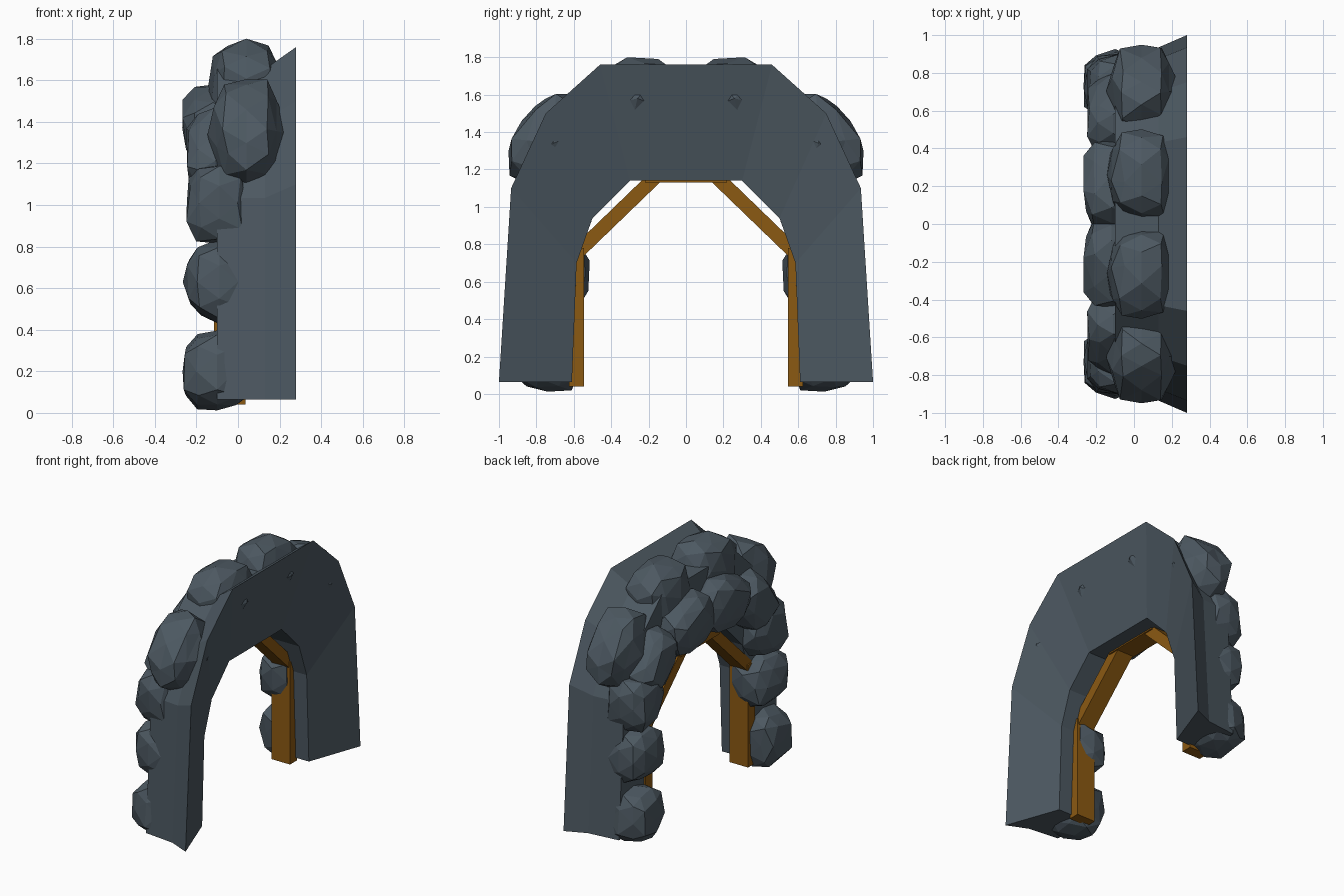
import bpy, bmesh, math, random
from mathutils import Matrix, Vector

cube = bpy.data.objects.get("Cube")
if cube:
    bpy.data.objects.remove(cube, do_unlink=True)
random.seed(7)


def material(name, rgb):
    m = bpy.data.materials.new(name)
    m.use_nodes = True
    m.diffuse_color = (*rgb, 1)
    bsdf = next(n for n in m.node_tree.nodes if n.type == 'BSDF_PRINCIPLED')
    bsdf.inputs["Base Color"].default_value = (*rgb, 1)
    bsdf.inputs["Roughness"].default_value = 0.9
    return m


STONE = material("slate_stone", (0.073, 0.098, 0.12))
WOOD = material("brown_wood", (0.26, 0.10, 0.006))


def finish(bm, name, mat, mirror=True):
    """Turn a bmesh into an object, mirrored across y when paired."""
    bmesh.ops.recalc_face_normals(bm, faces=bm.faces)
    mesh = bpy.data.meshes.new(name)
    bm.to_mesh(mesh)
    bm.free()
    mesh.materials.append(mat)
    ob = bpy.data.objects.new(name, mesh)
    bpy.context.collection.objects.link(ob)
    if mirror:
        mod = ob.modifiers.new("Mirror", 'MIRROR')
        mod.use_axis = (False, True, False)
        mod.use_mirror_merge = False
    return ob


def rock(name, centre, half, tilt=0, tip=None):
    """Blocky faceted boulder; tip is the x reached by one spike."""
    bm = bmesh.new()
    bmesh.ops.create_icosphere(bm, subdivisions=2, radius=1)
    turn = Matrix.Rotation(math.radians(tilt), 3, 'X')
    pole = max(bm.verts, key=lambda v: v.co.z)
    for v in bm.verts:
        p = Vector((v.co.z, v.co.x, v.co.y))
        p = Vector([math.copysign(abs(c) ** 0.75, c) for c in p])
        p *= random.uniform(0.87, 1.04)
        p = Vector([c * h for c, h in zip(p, half)])
        v.co = turn @ p + Vector(centre)
        v.co.z = max(v.co.z, 0)
        if tip:
            v.co.x = min(v.co.x, 0.185)
    if tip:
        pole.co.x = tip
    finish(bm, name, STONE)


def beam(name, centre, size, tilt=0, mirror=True):
    bm = bmesh.new()
    bmesh.ops.create_cube(bm, size=1)
    turn = Matrix.Rotation(math.radians(tilt), 4, 'X')
    mat = Matrix.Translation(centre) @ turn @ Matrix.Diagonal((*size, 1))
    bmesh.ops.transform(bm, matrix=mat, verts=bm.verts)
    finish(bm, name, WOOD, mirror)


# Flared arch slab: a five-sided section swept through the arch stations
outer = [(1, 0.065), (0.935, 1.1), (0.75, 1.5), (0.46, 1.76)]
inner = [(0.61, 0.065), (0.585, 0.7), (0.5, 0.94), (0.3, 1.14)]
stations = list(zip(outer, inner))
stations += [((-o[0], o[1]), (-i[0], i[1])) for o, i in reversed(stations)]
bm = bmesh.new()
rings = []
for (oy, oz), (iy, iz) in stations:
    drop = 0.94 if oz > 0.1 else 1
    section = [(0.28, oy, oz), (0.14, iy, iz), (-0.1, iy, iz),
               (-0.1, oy * 0.91, oz * drop), (0.13, oy * 0.935, oz * drop)]
    rings.append([bm.verts.new(p) for p in section])
for a, b in zip(rings, rings[1:]):
    for k in range(5):
        n = (k + 1) % 5
        bm.faces.new((a[k], a[n], b[n], b[k]))
bm.faces.new(rings[0])
bm.faces.new(rings[-1])
finish(bm, "arch_slab", STONE, mirror=False)

# Stacked leg boulders
rock("leg_rock_bottom", (-0.1, 0.74, 0.2), (0.18, 0.19, 0.21))
rock("leg_rock_middle", (-0.09, 0.71, 0.63), (0.175, 0.205, 0.2))
rock("leg_rock_top", (-0.09, 0.71, 1.01), (0.175, 0.205, 0.21))

# Rocks forming the arch band
rock("band_rock_side", (-0.11, 0.57, 1.24), (0.15, 0.26, 0.19), -50)
rock("band_rock_crown", (-0.12, 0.21, 1.37), (0.16, 0.25, 0.2), -14)

# Outer boulders whose tips break through the slab face
rock("shoulder_boulder", (0.04, 0.71, 1.34), (0.18, 0.28, 0.22), -55, tip=0.255)
rock("crown_boulder", (0.04, 0.26, 1.58), (0.19, 0.25, 0.22), -14, tip=0.255)

# Timber frame: posts, diagonal braces and cap beam
beam("timber_post", (-0.04, 0.585, 0.41), (0.15, 0.08, 0.74))
beam("timber_brace", (-0.04, 0.365, 0.965), (0.13, 0.68, 0.075), -44)
beam("timber_cap", (-0.04, 0, 1.168), (0.15, 0.44, 0.075), mirror=False)
